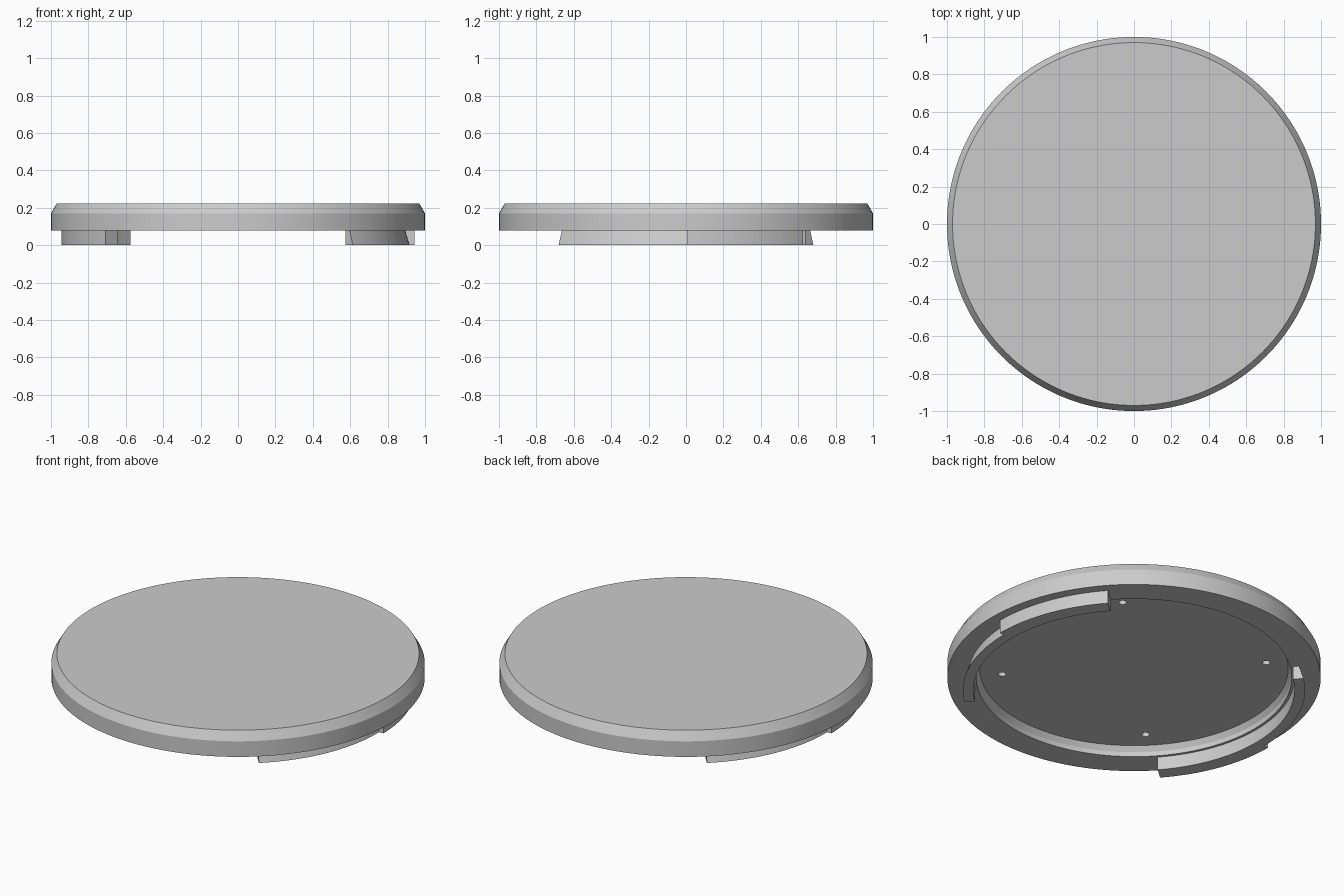
import bpy, bmesh, math
from mathutils import Matrix, Vector

cube = bpy.data.objects.get("Cube")
if cube:
    bpy.data.objects.remove(cube)

# Single grey plastic
grey = bpy.data.materials.new("light_grey_plastic")
grey.use_nodes = True
colour = (0.6, 0.6, 0.6, 1)
grey.diffuse_color = colour
grey.node_tree.nodes["Principled BSDF"].inputs["Base Color"].default_value = colour


def make_object(name, bm):
    bmesh.ops.recalc_face_normals(bm, faces=bm.faces)
    mesh = bpy.data.meshes.new(name)
    bm.to_mesh(mesh)
    bm.free()
    mesh.materials.append(grey)
    obj = bpy.data.objects.new(name, mesh)
    bpy.context.collection.objects.link(obj)
    return obj


def smooth(obj):
    bpy.ops.object.select_all(action='DESELECT')
    obj.select_set(True)
    bpy.context.view_layer.objects.active = obj
    bpy.ops.object.shade_smooth_by_angle(angle=math.radians(20))


def lathe(name, profile, steps=160):
    """Revolve a profile of (radius, z), closing both ends with flat caps."""
    bm = bmesh.new()
    rings = []
    for r, z in profile:
        rings.append([bm.verts.new((r * math.cos(math.tau * i / steps),
                                    r * math.sin(math.tau * i / steps), z))
                      for i in range(steps)])
    for a, b in zip(rings, rings[1:]):
        for i in range(steps):
            j = (i + 1) % steps
            bm.faces.new((a[i], a[j], b[j], b[i]))
    bm.faces.new(rings[0])
    bm.faces.new(rings[-1])
    return make_object(name, bm)


# Lid: chamfered top, recessed underside
FLOOR = 0.135
lid = lathe("lid", [(0.97, 0.222), (1, 0.17), (1, 0.078),
                    (0.845, 0.078), (0.845, 0.105), (0.826, FLOOR)])

# Four small blind holes in the recess floor
bm = bmesh.new()
for k in range(4):
    a = math.radians(45 + 90 * k)
    place = Matrix.Translation((0.71 * math.cos(a), 0.71 * math.sin(a), FLOOR))
    bmesh.ops.create_cone(bm, cap_ends=True, segments=24, radius1=0.021,
                          radius2=0.021, depth=0.1, matrix=place)
cutter = make_object("hole_cutter", bm)
cutter.hide_render = True
cutter.hide_viewport = True
cut = lid.modifiers.new("holes", 'BOOLEAN')
cut.operation = 'DIFFERENCE'
cut.object = cutter
cut.solver = 'EXACT'
bpy.context.view_layer.objects.active = lid
bpy.ops.object.modifier_apply(modifier=cut.name)
bpy.data.objects.remove(cutter)
smooth(lid)


def locking_tab(name, turn):
    """Curved lug: a slim undercut half stepping out to a thicker half."""
    inner, top = 0.86, 0.08
    slim, thick = (0.917, 0.893), (0.945, 0.945)
    start, step, end, count = -48, 0.5, 41.5, 20
    stations = [(start + (step - start) * i / count, slim) for i in range(count + 1)]
    stations += [(step + (end - step) * i / count, thick) for i in range(count + 1)]
    bm = bmesh.new()
    sections = []
    for degrees, (low, high) in stations:
        a = math.radians(degrees + turn)
        out = Vector((math.cos(a), math.sin(a), 0))
        corners = [(inner, 0), (low, 0), (high, top), (inner, top)]
        sections.append([bm.verts.new(out * r + Vector((0, 0, z))) for r, z in corners])
    for a, b in zip(sections, sections[1:]):
        for i in range(4):
            j = (i + 1) % 4
            bm.faces.new((a[i], a[j], b[j], b[i]))
    bm.faces.new(sections[0])
    bm.faces.new(sections[-1])
    bmesh.ops.remove_doubles(bm, verts=bm.verts, dist=0.0001)
    smooth(make_object(name, bm))


locking_tab("left_locking_tab", 0)
locking_tab("right_locking_tab", 180)
